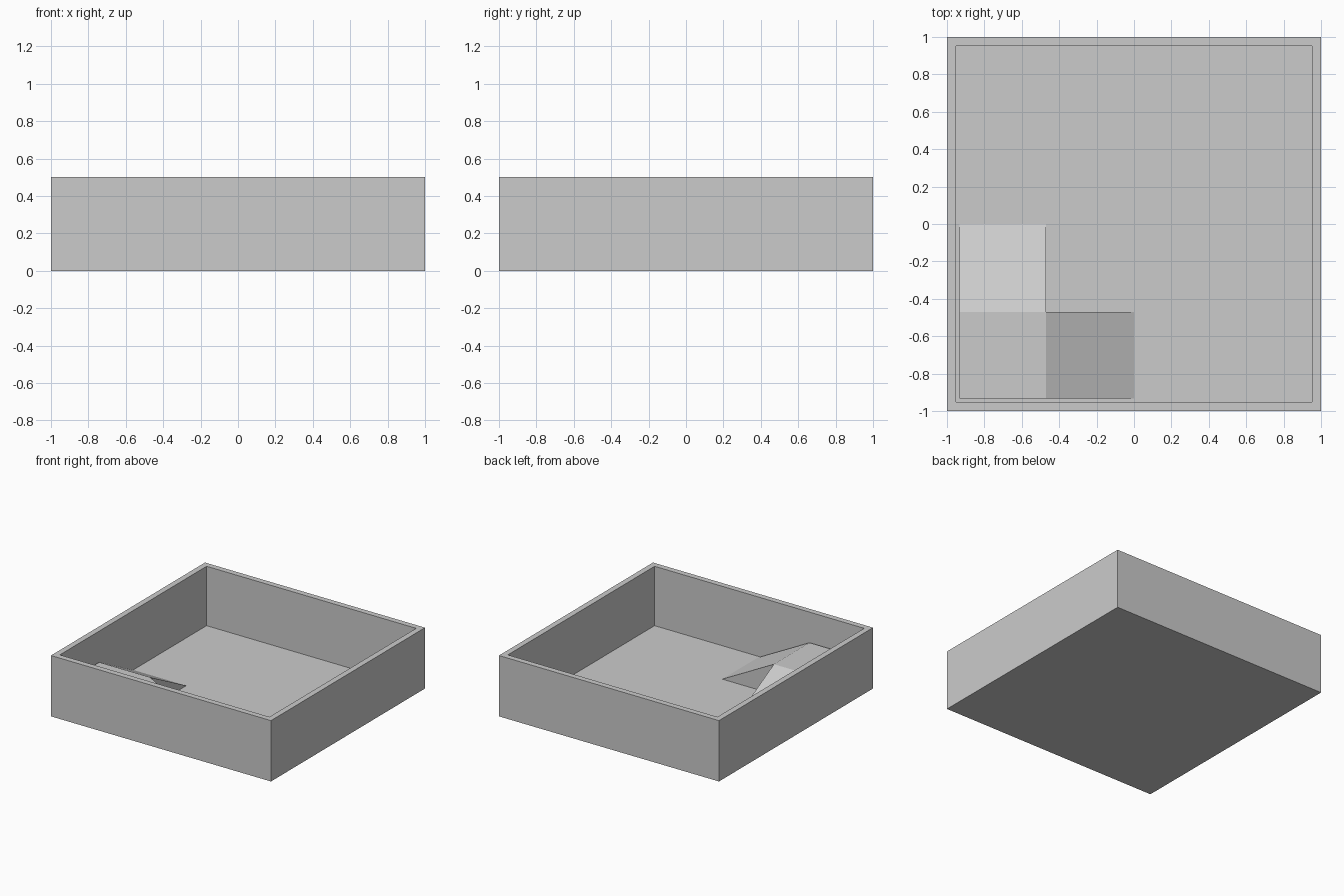
import bpy, bmesh
from mathutils import Vector

if "Cube" in bpy.data.objects:
    bpy.data.objects.remove(bpy.data.objects["Cube"])

HEIGHT, FLOOR, INNER = 0.5, 0.012, 0.933   # tray height, floor level, inner half width
STEP, DECK = -0.47, 0.26                   # landing edge and landing height


def make_object(name, bm):
    bmesh.ops.recalc_face_normals(bm, faces=bm.faces)
    mesh = bpy.data.meshes.new(name)
    bm.to_mesh(mesh)
    bm.free()
    obj = bpy.data.objects.new(name, mesh)
    bpy.context.collection.objects.link(obj)
    return obj


def prism(name, profile, sweep):
    """Closed solid from a flat profile swept along a vector."""
    bm = bmesh.new()
    face = bm.faces.new([bm.verts.new(p) for p in profile])
    kept = bmesh.ops.extrude_face_region(bm, geom=[face], use_keep_orig=True)
    moved = [g for g in kept["geom"] if isinstance(g, bmesh.types.BMVert)]
    bmesh.ops.translate(bm, verts=moved, vec=Vector(sweep))
    return make_object(name, bm)


# Open tray: a block whose top is inset and pushed down to the floor
bm = bmesh.new()
bmesh.ops.create_cube(bm, size=2)
for v in bm.verts:
    v.co.z = HEIGHT if v.co.z > 0 else 0
bm.normal_update()
top = max(bm.faces, key=lambda f: f.normal.z)
bmesh.ops.inset_region(bm, faces=[top], thickness=1 - INNER)
pushed = bmesh.ops.extrude_discrete_faces(bm, faces=[top])["faces"][0]
for v in pushed.verts:
    v.co.z = FLOOR
make_object("tray", bm)

# Corner landing with a ramp running down towards the back
prism("landing_and_back_ramp",
      [(-INNER, -INNER, FLOOR), (-INNER, 0, FLOOR),
       (-INNER, STEP, DECK), (-INNER, -INNER, DECK)],
      (INNER + STEP, 0, 0))

# Second ramp running down from the landing towards the right
prism("right_ramp",
      [(STEP, -INNER, FLOOR), (0, -INNER, FLOOR), (STEP, -INNER, DECK)],
      (0, INNER + STEP, 0))
